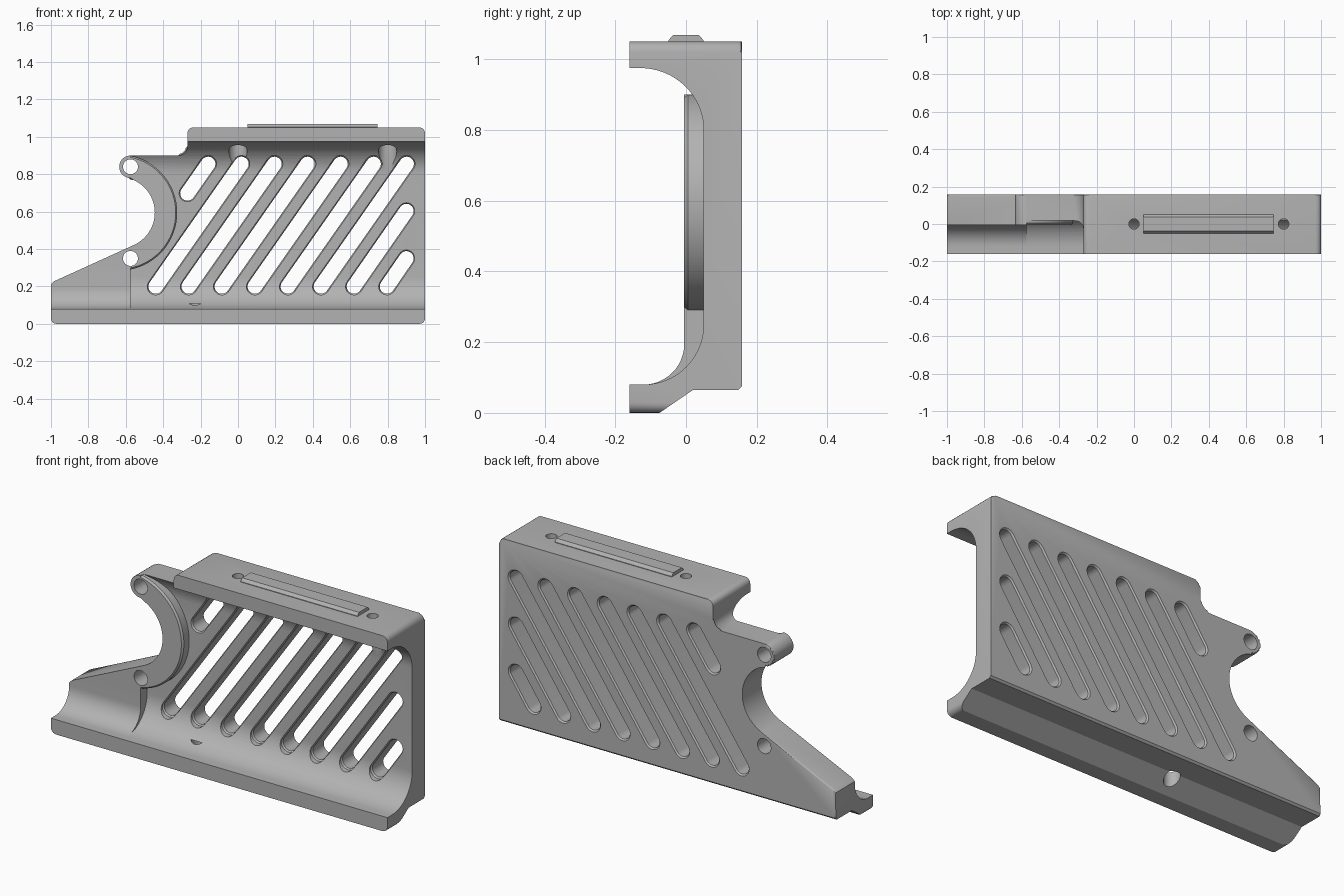
import bpy
import bmesh
from math import sin, cos, radians, atan2, pi

cube = bpy.data.objects.get("Cube")
if cube:
    bpy.data.objects.remove(cube, do_unlink=True)

grey = bpy.data.materials.new("plain_grey")
grey.use_nodes = True
colour = (0.45, 0.45, 0.45, 1)
grey.diffuse_color = colour
grey.node_tree.nodes["Principled BSDF"].inputs["Base Color"].default_value = colour


def arc(cx, cy, r, start, end, n=12, ry=None):
    """Points on a circular or elliptical arc, angles in degrees."""
    angles = [radians(start + (end - start) * i / n) for i in range(n + 1)]
    return [(cx + r * cos(a), cy + (ry or r) * sin(a)) for a in angles]


def loft(name, rings, back_bevel=0):
    """Solid skinned through matching rings of 3D points."""
    bm = bmesh.new()
    loops = [[bm.verts.new(p) for p in ring] for ring in rings]
    n = len(loops[0])
    for a, b in zip(loops, loops[1:]):
        for i in range(n):
            j = (i + 1) % n
            bm.faces.new((a[i], a[j], b[j], b[i]))
    cap = bm.faces.new(loops[0])
    bm.faces.new(loops[-1])
    if back_bevel:
        bmesh.ops.bevel(bm, geom=list(cap.edges), offset=back_bevel,
                        segments=2, profile=0.5, affect='EDGES')
    bmesh.ops.recalc_face_normals(bm, faces=bm.faces)
    mesh = bpy.data.meshes.new(name)
    bm.to_mesh(mesh)
    bm.free()
    mesh.materials.append(grey)
    obj = bpy.data.objects.new(name, mesh)
    bpy.context.collection.objects.link(obj)
    return obj


def along_x(name, yz, x0, x1):
    return loft(name, [[(x, y, z) for y, z in yz] for x in (x0, x1)])


def along_y(name, xz, y0, y1, back_bevel=0):
    return loft(name, [[(x, y, z) for x, z in xz] for y in (y0, y1)], back_bevel)


def along_z(name, xy, z0, z1):
    return loft(name, [[(x, y, z) for x, y in xy] for z in (z0, z1)])


def circle(cx, cy, r, n=32):
    return arc(cx, cy, r, 0, 360, n)[:-1]


def combine(target, tool, operation):
    mod = target.modifiers.new("combine", 'BOOLEAN')
    mod.operation = operation
    mod.solver = 'EXACT'
    mod.object = tool
    bpy.context.view_layer.objects.active = target
    bpy.ops.object.modifier_apply(modifier=mod.name)
    bpy.data.objects.remove(tool, do_unlink=True)


# Channel section, oversized where the side outline trims it
section = [(-0.16, -0.05), (-0.148, -0.05), (0.02, 0.065), (0.148, 0.065),
           (0.2, 0.117), (0.2, 1.1), (-0.16, 1.1), (-0.16, 0.975)]
section += arc(-0.13, 0.8, 0.18, 90, 0, 16, 0.175)
section += arc(-0.12, 0.25, 0.17, 0, -90, 16)
section += [(-0.16, 0.08)]
body = along_x("bracket_body", section, -1.1, 1.1)

# Thick wall at the narrow end, blending into the lower flange
pad = [(-0.12, 0.05), (-0.06, 0.05), (0, 0.075), (0.1, 0.1), (0.1, 0.95), (-0.005, 0.95)]
pad += arc(-0.12, 0.195, 0.115, 0, -90)
combine(body, along_x("end_wall", pad, -1.1, -0.575), 'UNION')

# Raised collar around the round notch
bite_x, bite_z = -0.635, 0.595
collar = [[(x, y, z) for x, z in circle(bite_x, bite_z, r, 72)]
          for y, r in ((0.1, 0.31), (0.005, 0.31), (-0.005, 0.302))]
combine(body, loft("collar", collar), 'UNION')

# Side outline with rounded corners, lug and notch
outline = arc(-0.97, 0.03, 0.03, 180, 270, 5)
outline += arc(0.97, 0.03, 0.03, -90, 0, 5)
outline += arc(0.97, 1.02, 0.03, 0, 90, 5)
outline += arc(-0.24, 1.02, 0.03, 90, 180, 5)
outline += arc(-0.32, 0.95, 0.05, 0, -90, 8)
outline += arc(-0.575, 0.84, 0.06, 90, 270, 18)
outline += arc(bite_x, bite_z, 0.19, 66, -65, 28)
outline += [(-0.985, 0.227), (-1, 0.212)]
combine(body, along_y("side_outline", outline, 0.158, -0.2, 0.008), 'INTERSECT')


# Diagonal ventilation slots with eased rims
def slot(x0, z0, x1, z1):
    a = atan2(z1 - z0, x1 - x0) * 180 / pi
    rings = []
    for y, r in ((0.2, 0.046), (0.158, 0.046), (0.15, 0.039),
                 (0.058, 0.039), (0.05, 0.045), (-0.15, 0.045)):
        pts = arc(x1, z1, r, a - 90, a + 90) + arc(x0, z0, r, a + 90, a + 270)
        rings.append([(x, y, z) for x, z in pts])
    combine(body, loft("slot", rings), 'DIFFERENCE')


step = 0.1767
for i in range(6):
    slot(-0.44 + i * step, 0.2, 0.018 + i * step, 0.855)
slot(0.62, 0.2, 0.9, 0.603)
slot(0.797, 0.2, 0.9, 0.35)
slot(-0.27, 0.698, -0.16, 0.855)

# Cross holes through the lug and the wall
for z in (0.84, 0.35):
    combine(body, along_y("cross_hole", circle(-0.575, z, 0.04), 0.3, -0.3), 'DIFFERENCE')

# Top screw holes with relief pockets underneath
for x in (0, 0.8):
    combine(body, along_z("screw_hole", circle(x, 0, 0.028), 0.85, 1.2), 'DIFFERENCE')
    combine(body, along_z("screw_pocket", circle(x, 0, 0.049), 0.8, 0.965), 'DIFFERENCE')

# Blind hole underneath
combine(body, along_z("bottom_hole", circle(-0.23, 0, 0.04), -0.1, 0.11), 'DIFFERENCE')

# Tapered locating rail on top
rail = along_x("top_rail", [(-0.05, 1.045), (0.05, 1.045), (0.05, 1.053),
                            (0.037, 1.068), (-0.037, 1.068), (-0.05, 1.053)], 0.05, 0.745)

for obj in (body, rail):
    bpy.ops.object.select_all(action='DESELECT')
    obj.select_set(True)
    bpy.context.view_layer.objects.active = obj
    bpy.ops.object.shade_smooth_by_angle(angle=radians(30))
